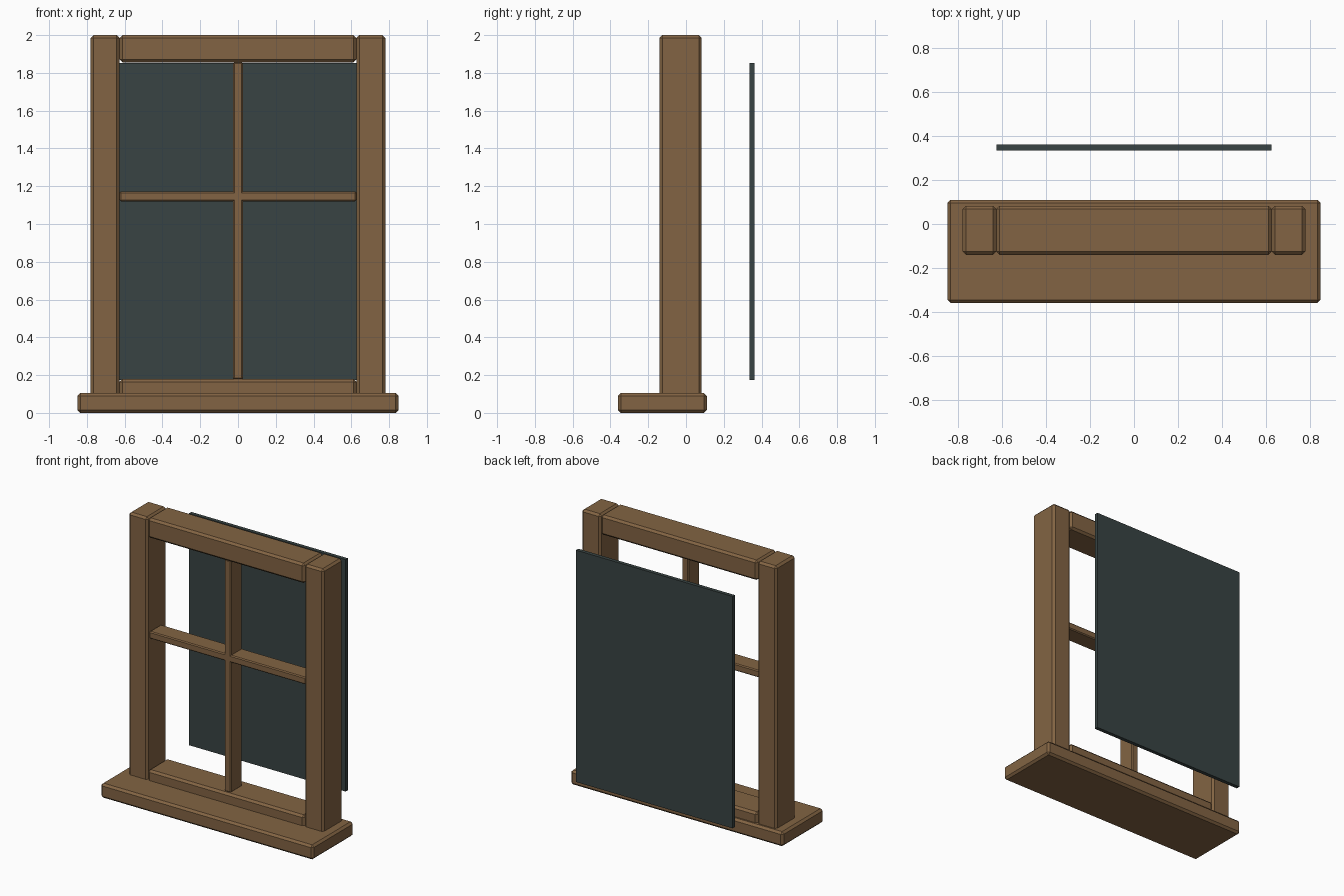
import bpy

cube = bpy.data.objects.get("Cube")
if cube:
    bpy.data.objects.remove(cube, do_unlink=True)


def make_material(name, colour):
    mat = bpy.data.materials.new(name)
    mat.use_nodes = True
    mat.diffuse_color = (*colour, 1)
    bsdf = next(n for n in mat.node_tree.nodes if n.type == 'BSDF_PRINCIPLED')
    bsdf.inputs["Base Color"].default_value = (*colour, 1)
    return mat


wood = make_material("brown wood", (0.225, 0.127, 0.056))
glass = make_material("dark glass", (0.04, 0.057, 0.056))


def box(name, x, y, z, mat, bevel=0.0):
    """Chamfered box spanning the given (min, max) ranges."""
    spans = (x, y, z)
    bpy.ops.mesh.primitive_cube_add(size=1, location=[(a + b) / 2 for a, b in spans])
    obj = bpy.context.object
    obj.name = name
    obj.scale = [b - a for a, b in spans]
    bpy.ops.object.transform_apply(location=False, rotation=False, scale=True)
    obj.data.materials.append(mat)
    if bevel:
        mod = obj.modifiers.new("Chamfer", 'BEVEL')
        mod.width = bevel
        mod.segments = 1
    return obj


INNER = 0.627            # half width of the opening
DEPTH = (-0.14, 0.083)   # front to back of the frame
BAR = (-0.12, 0.012)     # front to back of the glazing bars
CHAMFER = 0.015

# Sill
box("sill", (-0.85, 0.85), (-0.36, 0.11), (0, 0.105), wood, CHAMFER)

# Side posts
for side, lo, hi in (("left", INNER, 0.78), ("right", -0.78, -INNER)):
    box(side + "_post", (lo, hi), DEPTH, (0.035, 2), wood, CHAMFER)

# Top and bottom rails
box("top_rail", (-INNER, INNER), DEPTH, (1.856, 2), wood, CHAMFER)
box("bottom_rail", (-INNER, INNER), DEPTH, (0.035, 0.179), wood, CHAMFER)

# Glazing bars
box("vertical_bar", (-0.026, 0.026), BAR, (0.177, 1.856), wood, 0.007)
box("horizontal_bar", (-INNER, INNER), BAR, (1.12, 1.172), wood, 0.007)

# Glass pane, standing apart behind the frame
box("glass_pane", (-INNER, INNER), (0.335, 0.362), (0.175, 1.852), glass)
